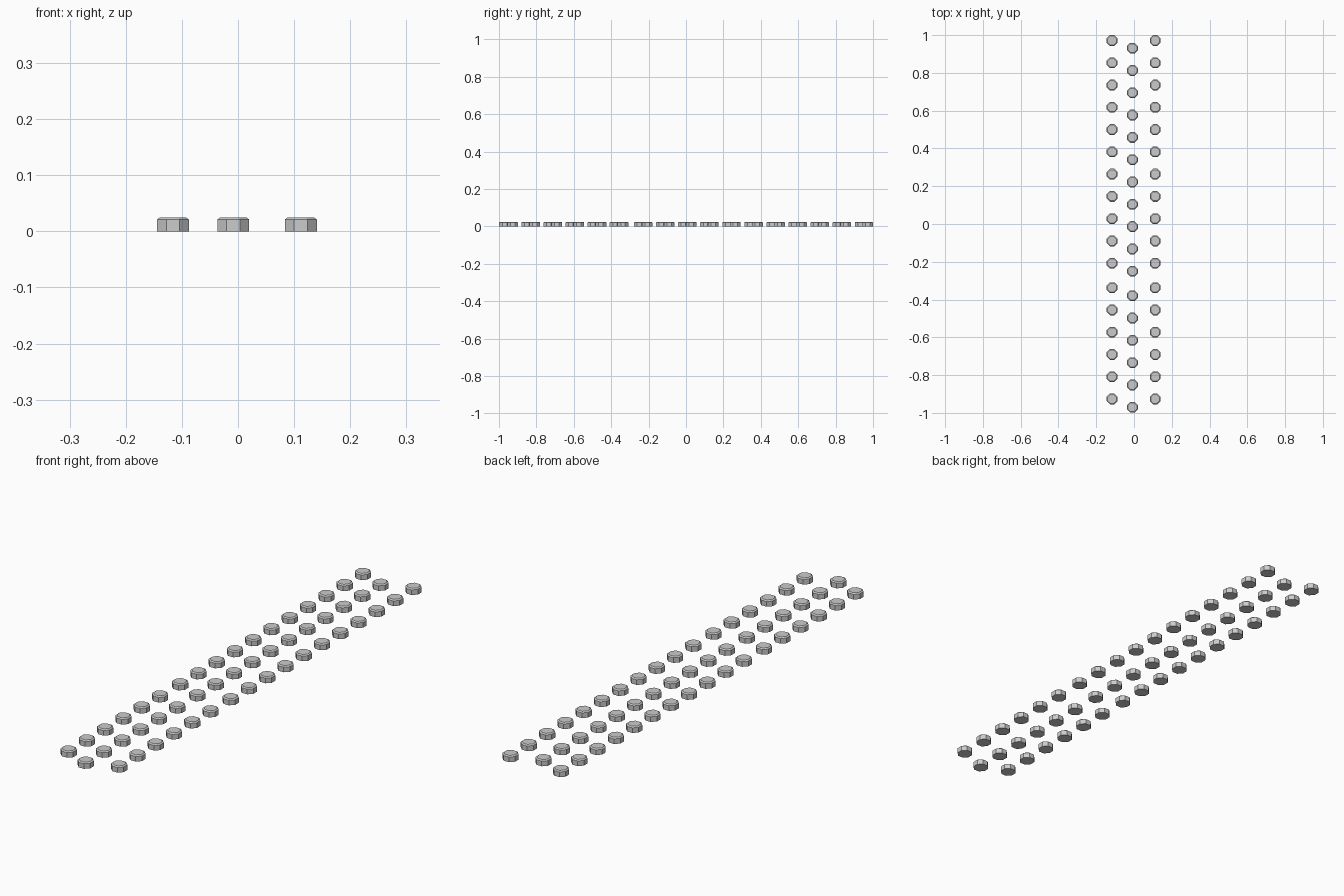
import bpy, bmesh, math

if "Cube" in bpy.data.objects:
    bpy.data.objects.remove(bpy.data.objects["Cube"])

SIDES, R_OUT, R_TOP = 8, 0.0308, 0.025
Z_RIM, Z_TOP = 0.021, 0.025


def stud_mesh():
    # low octagonal stud with a chamfered top
    bm = bmesh.new()
    rings = []
    for r, z in ((R_OUT, 0), (R_OUT, Z_RIM), (R_TOP, Z_TOP)):
        rings.append([bm.verts.new((r * math.cos((i + 0.5) * math.tau / SIDES),
                                    r * math.sin((i + 0.5) * math.tau / SIDES), z))
                      for i in range(SIDES)])
    for a, b in zip(rings, rings[1:]):
        for i in range(SIDES):
            j = (i + 1) % SIDES
            bm.faces.new((a[i], a[j], b[j], b[i]))
    bm.faces.new(rings[-1])
    bm.faces.new(rings[0][::-1])
    mesh = bpy.data.meshes.new("paving_stud")
    bm.to_mesh(mesh)
    bm.free()
    return mesh


mesh = stud_mesh()

# three staggered rows; a slightly wider gap follows the eleventh stud
rows = (("left", -0.116, 0.9715, 0.1179),
        ("middle", -0.0085, 0.931, 0.1181),
        ("right", 0.112, 0.9715, 0.1179))
for name, x, y0, step in rows:
    for i in range(17):
        y = y0 - i * step - (0.0115 if i > 10 else 0)
        ob = bpy.data.objects.new(f"{name}_row_stud_{i + 1}", mesh)
        ob.location = (x, y, 0)
        bpy.context.collection.objects.link(ob)
